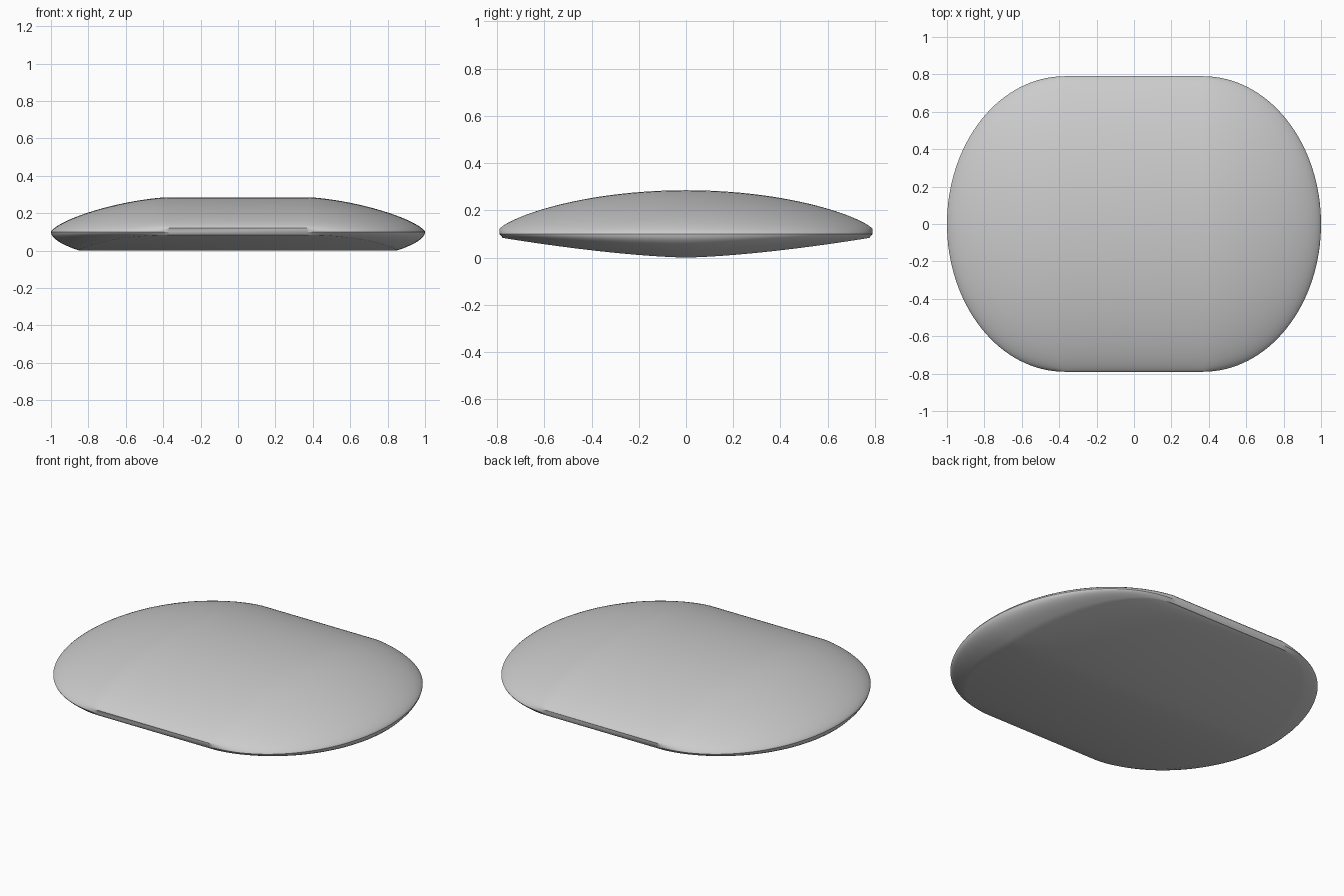
import bpy, bmesh, math

cube = bpy.data.objects.get("Cube")
if cube:
    bpy.data.objects.remove(cube, do_unlink=True)

grey = bpy.data.materials.new("plain_grey")
grey.use_nodes = True
GREY = (0.6, 0.6, 0.6, 1)
grey.diffuse_color = GREY
grey.node_tree.nodes["Principled BSDF"].inputs["Base Color"].default_value = GREY

FLAT, ROUND, DEPTH, RIM = 0.37, 0.63, 0.79, 0.10
SLICES, TOP_STEPS, LOW_STEPS = 64, 20, 8


def half_section(t):
    """Points of one slice for x >= 0, from the crown over the rim to the underside."""
    y, w = DEPTH * math.sin(t), ROUND * max(math.cos(t), 0.002)
    k = abs(math.sin(t))
    top = 0.12 + 0.165 * (1 - k * k) ** 0.75
    low = 0.083 * k ** 1.5
    pts = []
    for i in range(TOP_STEPS + 1):
        u = math.sin(i / TOP_STEPS * math.pi / 2)
        v = max(0, 1 - u ** 1.5) ** 0.7
        pts.append((FLAT + w * u, y, RIM + (top - RIM) * v))
    for i in range(1, LOW_STEPS + 1):
        s = i / LOW_STEPS
        pts.append((FLAT + w * (1 - 0.24 * s * s), y * (1 - 0.018 * s),
                    RIM - (RIM - low) * s))
    return pts


# Rounded body, lofted through slices from front to back
bm = bmesh.new()
rings = []
for j in range(SLICES + 1):
    half = half_section((j / SLICES - 0.5) * math.pi)
    ring = half + [(-x, y, z) for x, y, z in reversed(half)]
    rings.append([bm.verts.new(p) for p in ring])
n = len(rings[0])
for a, b in zip(rings, rings[1:]):
    for i in range(n):
        k = (i + 1) % n
        bm.faces.new((a[i], a[k], b[k], b[i]))
# Narrow flat ends
bm.faces.new(rings[0])
bm.faces.new(rings[-1])
bmesh.ops.recalc_face_normals(bm, faces=bm.faces)

mesh = bpy.data.meshes.new("rounded_body")
bm.to_mesh(mesh)
bm.free()
mesh.materials.append(grey)
body = bpy.data.objects.new("rounded_body", mesh)
bpy.context.collection.objects.link(body)
bpy.context.view_layer.objects.active = body
body.select_set(True)
bpy.ops.object.shade_smooth_by_angle(angle=math.radians(30))
